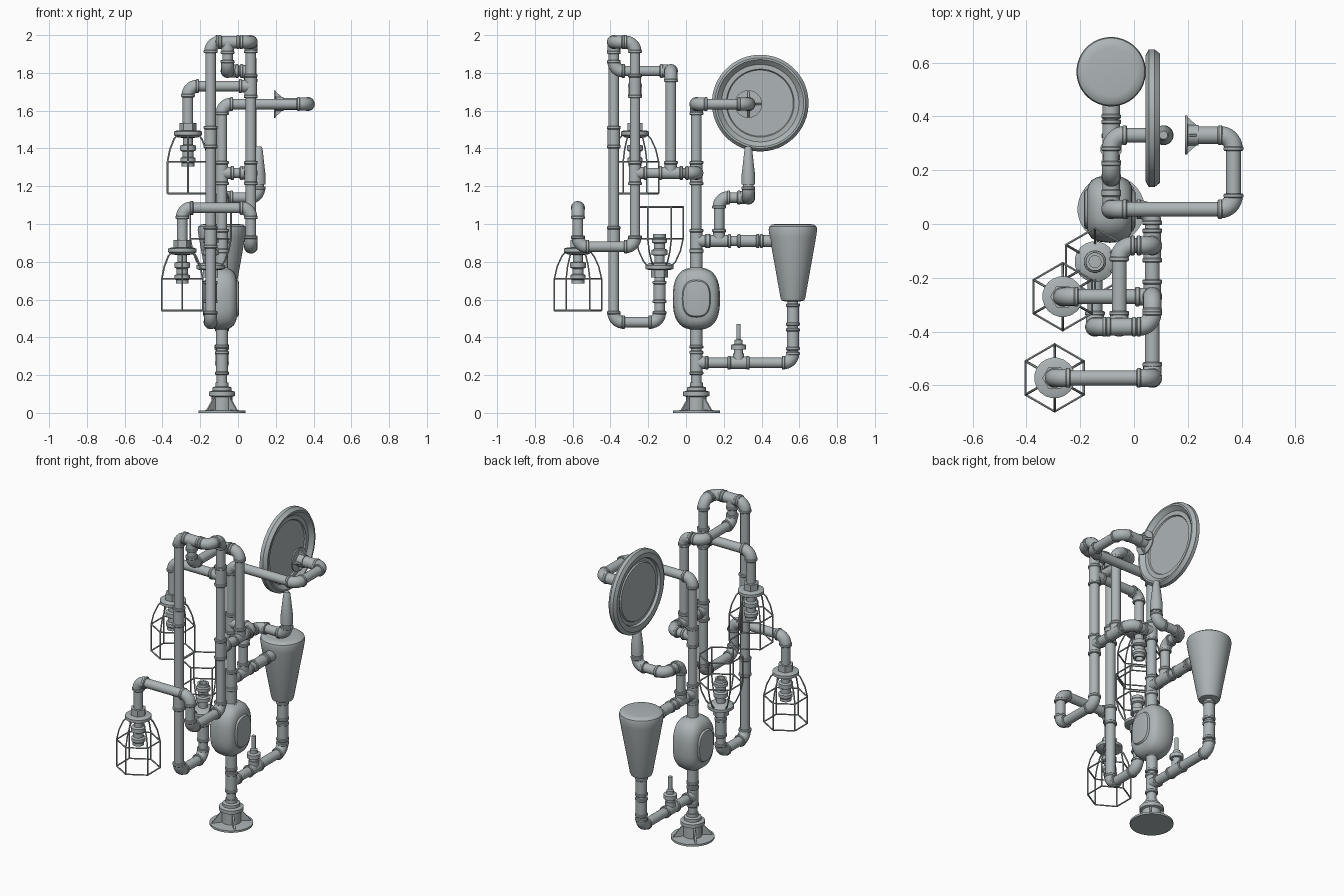
import bpy, bmesh, math
from mathutils import Vector as V

if "Cube" in bpy.data.objects:
    bpy.data.objects.remove(bpy.data.objects["Cube"])

metal = bpy.data.materials.new("grey_metal")
metal.use_nodes = True
metal.diffuse_color = (0.42, 0.46, 0.47, 1)
metal.node_tree.nodes["Principled BSDF"].inputs["Base Color"].default_value = metal.diffuse_color

UP, DOWN = V((0, 0, 1)), V((0, 0, -1))
X, Y = V((1, 0, 0)), V((0, 1, 0))
R, FIT, RIM, BEND = 0.028, 0.033, 0.037, 0.05


def finish(name, bm):
    bmesh.ops.recalc_face_normals(bm, faces=bm.faces)
    for f in bm.faces:
        f.smooth = True
    for e in bm.edges:
        e.smooth = e.calc_face_angle(0) < 0.6
    mesh = bpy.data.meshes.new(name)
    bm.to_mesh(mesh)
    bm.free()
    mesh.materials.append(metal)
    obj = bpy.data.objects.new(name, mesh)
    bpy.context.scene.collection.objects.link(obj)
    return obj


def skin(bm, rings):
    """Bridge consecutive rings and cap both ends."""
    n = len(rings[0])
    for a, b in zip(rings, rings[1:]):
        for i in range(n):
            bm.faces.new((a[i], a[(i + 1) % n], b[(i + 1) % n], b[i]))
    bm.faces.new(rings[0])
    bm.faces.new(rings[-1])


def lathe(bm, profile, origin, axis=UP, segs=20):
    """Revolve (radius, height) pairs around an axis."""
    q = UP.rotation_difference(axis)
    angles = [math.tau * (i + 0.5) / segs for i in range(segs)]
    skin(bm, [[bm.verts.new(V(origin) + q @ V((r * math.cos(a), r * math.sin(a), h)))
               for a in angles] for r, h in profile])


def rod(bm, a, b, r, segs=20):
    a, b = V(a), V(b)
    lathe(bm, [(r, 0), (r, (b - a).length)], a, (b - a).normalized(), segs)


def sweep(bm, pts, r, segs=20):
    rings, t0 = [], None
    for i, p in enumerate(pts):
        t = (pts[min(i + 1, len(pts) - 1)] - pts[max(i - 1, 0)]).normalized()
        if t0 is None:
            q = UP.rotation_difference(t)
        else:
            q = t0.rotation_difference(t) @ q
        t0 = t
        rings.append([bm.verts.new(p + q @ V((r * math.cos(k * math.tau / segs),
                                              r * math.sin(k * math.tau / segs), 0)))
                      for k in range(segs)])
    skin(bm, rings)


def collar(bm, p, axis, r=RIM, h=0.018):
    c = 0.004
    lathe(bm, [(r - c, -h / 2), (r, c - h / 2), (r, h / 2 - c), (r - c, h / 2)], p, axis)


def coupling(bm, p, axis, length=0.1):
    """Sleeve with a rim at both ends."""
    p, half = V(p), axis * length / 2
    rod(bm, p - half, p + half, FIT)
    for s in (-1, 1):
        collar(bm, p + half * s, axis)


def tee(bm, p, axis, branch):
    coupling(bm, p, axis, 0.11)
    rod(bm, p, V(p) + branch * 0.055, FIT)
    collar(bm, V(p) + branch * 0.055, branch)


def pipe(name, *points, couplings=(), tees=()):
    """Pipe run with an elbow fitting at each inner point."""
    bm = bmesh.new()
    pts = [V(p) for p in points]
    start = pts[0]
    for i in range(1, len(pts)):
        d1 = (pts[i] - pts[i - 1]).normalized()
        if i == len(pts) - 1:
            rod(bm, start, pts[i], R)
            break
        d2 = (pts[i + 1] - pts[i]).normalized()
        a, c = pts[i] - d1 * BEND, pts[i] + d2 * BEND
        rod(bm, start, a, R)
        centre = a + d2 * BEND
        arc = [centre - d2 * BEND * math.cos(t) + d1 * BEND * math.sin(t)
               for t in (k * math.pi / 16 for k in range(9))]
        sweep(bm, arc, FIT + 0.001)
        collar(bm, a, d1)
        collar(bm, c, d2)
        start = c
    for p, axis in couplings:
        coupling(bm, p, axis)
    for p, axis, branch in tees:
        tee(bm, p, axis, branch)
    return finish(name, bm)


def fins(bm, p, axis, inner, outer, low, high, turn=0.0):
    """Four triangular gussets around a hub."""
    q = UP.rotation_difference(axis)
    for k in range(4):
        a = k * math.pi / 2 + turn
        out, side = V((math.cos(a), math.sin(a), 0)), V((-math.sin(a), math.cos(a), 0)) * 0.005
        verts = [bm.verts.new(V(p) + q @ (out * r + UP * h + side * s))
                 for s in (-1, 1) for r, h in ((inner, low), (outer, low), (inner, high))]
        bmesh.ops.convex_hull(bm, input=verts)


def lamp(name, p, d):
    """Socket with cap and hexagonal wire cage opening along d."""
    p = V(p)
    bm = bmesh.new()
    lathe(bm, [(0.046, -0.04), (0.046, 0)], p, d, 6)
    lathe(bm, [(0.06, 0), (0.076, 0.006), (0.076, 0.024), (0.055, 0.036), (0.026, 0.04),
               (0.026, 0.075), (0.042, 0.08), (0.042, 0.105), (0.03, 0.112), (0.03, 0.14),
               (0.041, 0.146), (0.041, 0.165), (0.034, 0.172), (0.034, 0.19),
               (0.022, 0.19), (0.022, 0.15)], p, d)
    finish(name + "_socket", bm)
    bm = bmesh.new()

    def wire_point(k, r, t):
        a = k * math.pi / 3 + math.pi / 6
        return p + V((r * math.cos(a), r * math.sin(a), 0)) + d * t

    for k in range(6):
        rib = [(0.062, 0.02), (0.085, 0.045), (0.11, 0.1), (0.125, 0.165), (0.125, 0.333)]
        sweep(bm, [wire_point(k, r, t) for r, t in rib], 0.0045, 6)
        for r, t in rib[3:]:
            rod(bm, wire_point(k, r, t), wire_point(k + 1, r, t), 0.0045, 6)
    finish(name + "_cage", bm)


# Main column, arm and flange
mx, my = -0.085, 0.055
pipe("main_column", (mx, my, 0.02), (mx, my, 1.635), (0.37, my, 1.635), (0.37, 0.33, 1.635),
     (0.2, 0.33, 1.635),
     couplings=[((mx, my, 0.4), UP), ((mx, my, 0.81), UP), ((0.27, 0.33, 1.635), X)],
     tees=[((mx, my, 0.265), UP, Y), ((mx, my, 0.91), UP, Y), ((mx, my, 1.27), UP, X)])

bm = bmesh.new()
lathe(bm, [(0.055, 0), (0.125, 0), (0.125, 0.012), (0.055, 0.016), (0.055, 0.085), (0.07, 0.09),
           (0.07, 0.112), (0.05, 0.118), (0.05, 0.135), (0.034, 0.14), (0.034, 0.16)],
      (mx, my, 0), UP, 32)
fins(bm, (mx, my, 0), UP, 0.05, 0.115, 0.012, 0.095, math.pi / 4)
finish("base_flange", bm)

bm = bmesh.new()
lathe(bm, [(0.073, 0), (0.073, 0.008), (0.038, 0.01), (0.038, 0.05)], (0.19, 0.33, 1.635), X, 28)
fins(bm, (0.19, 0.33, 1.635), X, 0.035, 0.068, 0.008, 0.045)
finish("arm_flange", bm)

# Rounded tank on the column, built from superellipse sections
bm = bmesh.new()
half = [(0.095, 0.5), (0.093, 0.56), (0.083, 0.6), (0.08, 0.72), (0.068, 0.86), (0.045, 0.96)]
sections = [(-x, s) for x, s in half] + [(0, 1)] + half[::-1]


def bulge(c):
    return math.copysign(abs(c) ** 0.75, c)


skin(bm, [[bm.verts.new((mx - 0.005 + x, my + 0.125 * s * bulge(math.cos(a)),
                         0.605 + 0.165 * s * bulge(math.sin(a))))
           for a in (k * math.tau / 36 for k in range(36))] for x, s in sections])
finish("column_tank", bm)

# Vase branch: lower feed with valve, neck and upper feed
vy = 0.566
pipe("vase_lower_feed", (mx, my, 0.265), (mx, vy, 0.265), (mx, vy, 0.6),
     couplings=[((mx, 0.278, 0.265), Y), ((mx, vy, 0.39), UP), ((mx, vy, 0.52), UP)])
pipe("vase_upper_feed", (mx, my, 0.91), (mx, 0.5, 0.91),
     couplings=[((mx, 0.33, 0.91), Y), ((mx, 0.45, 0.91), Y)],
     tees=[((mx, 0.175, 0.91), Y, UP)])
bm = bmesh.new()
lathe(bm, [(0.03, 0), (0.03, 0.05), (0.024, 0.05), (0.024, 0.07), (0.04, 0.07), (0.04, 0.095),
           (0.022, 0.1), (0.022, 0.12), (0.012, 0.125), (0.012, 0.205)], (mx, 0.278, 0.265), UP, 12)
finish("valve", bm)
bm = bmesh.new()
lathe(bm, [(0.04, 0.59), (0.06, 0.595), (0.066, 0.61), (0.123, 0.93), (0.129, 0.97),
           (0.125, 0.987), (0.112, 0.997), (0.09, 1.0)], (mx, vy, 0), UP, 40)
finish("vase", bm)

# Round dial and its support
pipe("dial_support", (mx, 0.175, 0.91), (mx, 0.175, 1.14), (mx, 0.33, 1.14), (0.11, 0.33, 1.14),
     (0.11, 0.33, 1.26))
bm = bmesh.new()
lathe(bm, [(0.036, 1.21), (0.036, 1.26), (0.02, 1.4), (0.015, 1.41)], (0.11, 0.33, 0))
finish("dial_support_cone", bm)
bm = bmesh.new()
lathe(bm, [(0.175, 0.012), (0.18, 0.02), (0.2, 0.02), (0.205, 0.004), (0.235, 0), (0.256, 0.012),
           (0.256, 0.034), (0.24, 0.054), (0.23, 0.054), (0.205, 0.03), (0.18, 0.03),
           (0.175, 0.022)], (0.043, 0.393, 1.64), X, 56)
finish("dial", bm)

# Front pipe loop
px, py, lx, ly, top = 0.068, -0.27, -0.145, -0.382, 1.963
pipe("side_link", (mx, my, 1.27), (px, my, 1.27), (px, py, 1.27),
     tees=[((px, -0.08, 1.27), Y, UP)])
pipe("return_loop", (px, -0.08, 1.27), (px, -0.08, 1.81), (-0.055, -0.08, 1.81),
     (-0.055, ly, 1.81), (-0.055, ly, top))
pipe("front_loop", (-0.295, -0.572, 0.9), (-0.295, -0.572, 1.085), (px, -0.572, 1.085),
     (px, -0.572, 0.88), (px, py, 0.88), (px, py, top), (px, ly, top), (lx, ly, top),
     (lx, ly, 0.48), (lx, -0.14, 0.48), (lx, -0.14, 0.74),
     couplings=[((lx, ly, 1.46), UP), ((lx, ly, 0.93), UP), ((lx, -0.14, 0.64), UP)],
     tees=[((px, py, 1.27), UP, Y), ((px, py, 1.73), UP, -X), ((-0.055, ly, top), X, DOWN)])
pipe("upper_lamp_arm", (px, py, 1.73), (-0.265, py, 1.73), (-0.265, py, 1.5))

# Caged lamps
lamp("upper_lamp", (-0.265, py, 1.495), DOWN)
lamp("lower_lamp", (-0.295, -0.572, 0.875), DOWN)
lamp("upright_lamp", (lx, -0.14, 0.757), UP)
